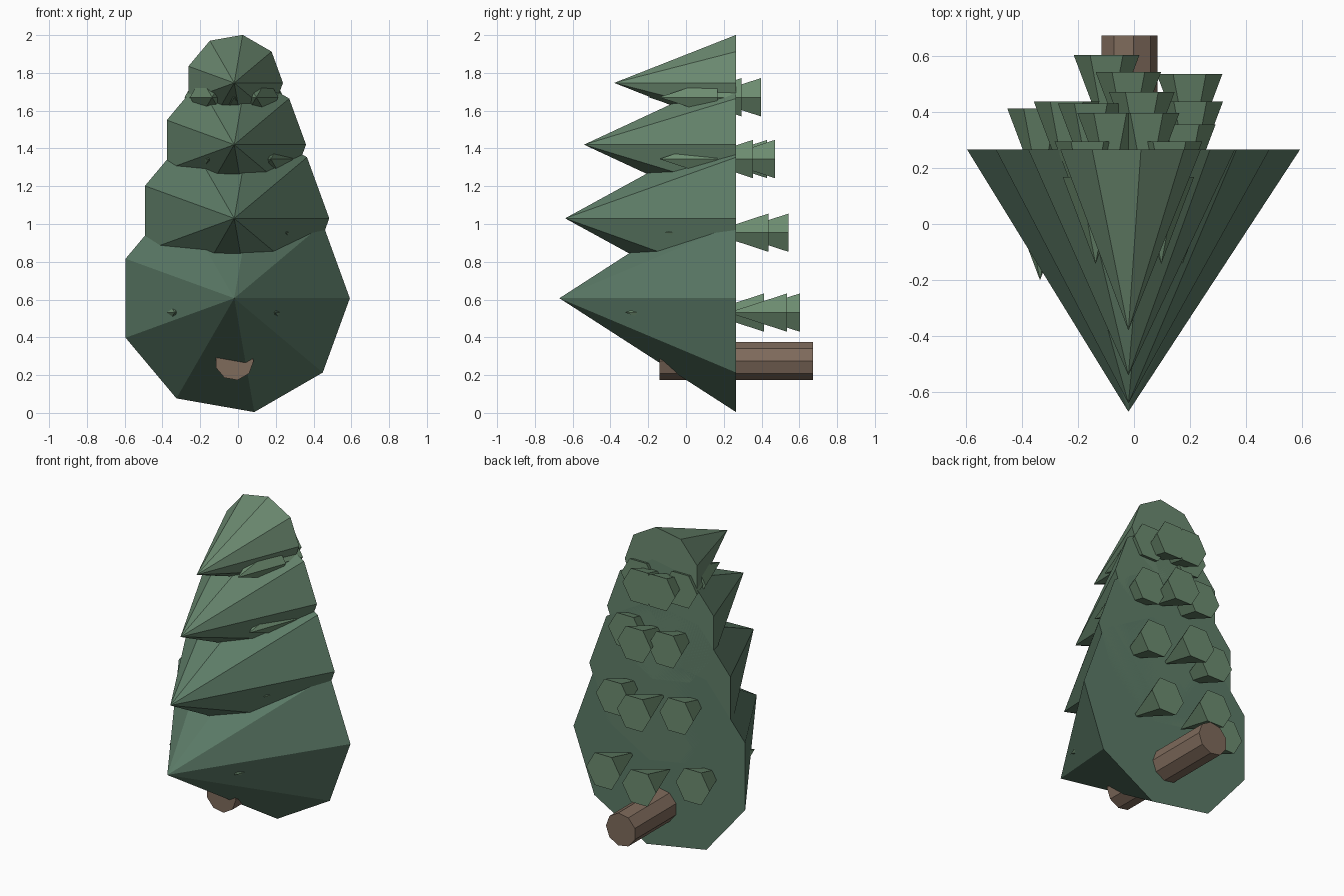
import bpy
from math import sin, cos, tau

if "Cube" in bpy.data.objects:
    bpy.data.objects.remove(bpy.data.objects["Cube"])


def material(name, color):
    m = bpy.data.materials.new(name)
    m.diffuse_color = (*color, 1)
    m.use_nodes = True
    m.node_tree.nodes["Principled BSDF"].inputs["Base Color"].default_value = m.diffuse_color
    return m


def ring(x, y, z, radius, sides):
    return [(x + radius * cos(tau * i / sides), y, z + radius * sin(tau * i / sides))
            for i in range(sides)]


def add_object(name, verts, faces, mat):
    mesh = bpy.data.meshes.new(name)
    mesh.from_pydata(verts, [], faces)
    mesh.materials.append(mat)
    mesh.update()
    obj = bpy.data.objects.new(name, mesh)
    bpy.context.collection.objects.link(obj)
    return obj


def cone(name, x, z, apex_y, base_y, radius, sides, mat):
    """Capped cone lying along y, point towards the front."""
    verts = ring(x, base_y, z, radius, sides) + [(x, apex_y, z)]
    faces = [((i + 1) % sides, i, sides) for i in range(sides)]
    faces.append(tuple(range(sides))[::-1])
    faces = [f[::-1] for f in faces]
    faces[-1] = tuple(range(sides))[::-1]
    faces[:-1] = [(i, (i + 1) % sides, sides) for i in range(sides)]
    return add_object(name, verts, faces, mat)


CX, BACK = -0.02, 0.265
bark = material("bark", (0.21, 0.145, 0.105))
tip_green = material("tip_green", (0.15, 0.26, 0.16))

# Trunk: nine-sided cylinder along y
N = 9
verts = ring(CX, -0.14, 0.275, 0.103, N) + ring(CX, 0.672, 0.275, 0.103, N)
faces = [(i, (i + 1) % N, N + (i + 1) % N, N + i)[::-1] for i in range(N)]
faces += [tuple(range(N)), tuple(range(N, 2 * N))[::-1]]
add_object("trunk", verts, faces, bark)

# Foliage tiers: z, apex y, radius, ring radius of tips, colour
tiers = [
    (0.607, -0.67, 0.612, 0.350, (0.105, 0.195, 0.135)),
    (1.03, -0.64, 0.503, 0.282, (0.115, 0.210, 0.140)),
    (1.42, -0.54, 0.380, 0.215, (0.130, 0.230, 0.150)),
    (1.747, -0.38, 0.258, 0.150, (0.150, 0.255, 0.165)),
]
TIPS = 7
for t, (z, apex, radius, spread, color) in enumerate(tiers):
    cone(f"foliage_tier_{t + 1}", CX, z, apex, BACK, radius, 9,
         material(f"foliage_green_{t + 1}", color))
    # Ring of small six-sided branch tips, turned a quarter step per tier
    for k in range(TIPS):
        a = tau * (k - 0.25 * t) / TIPS
        base = BACK - 0.004 + spread * sin(a)
        cone(f"branch_tip_{t + 1}_{k + 1}", CX + spread * cos(a), z - 0.076,
             base - 0.31, base, 0.117, 6, tip_green)
